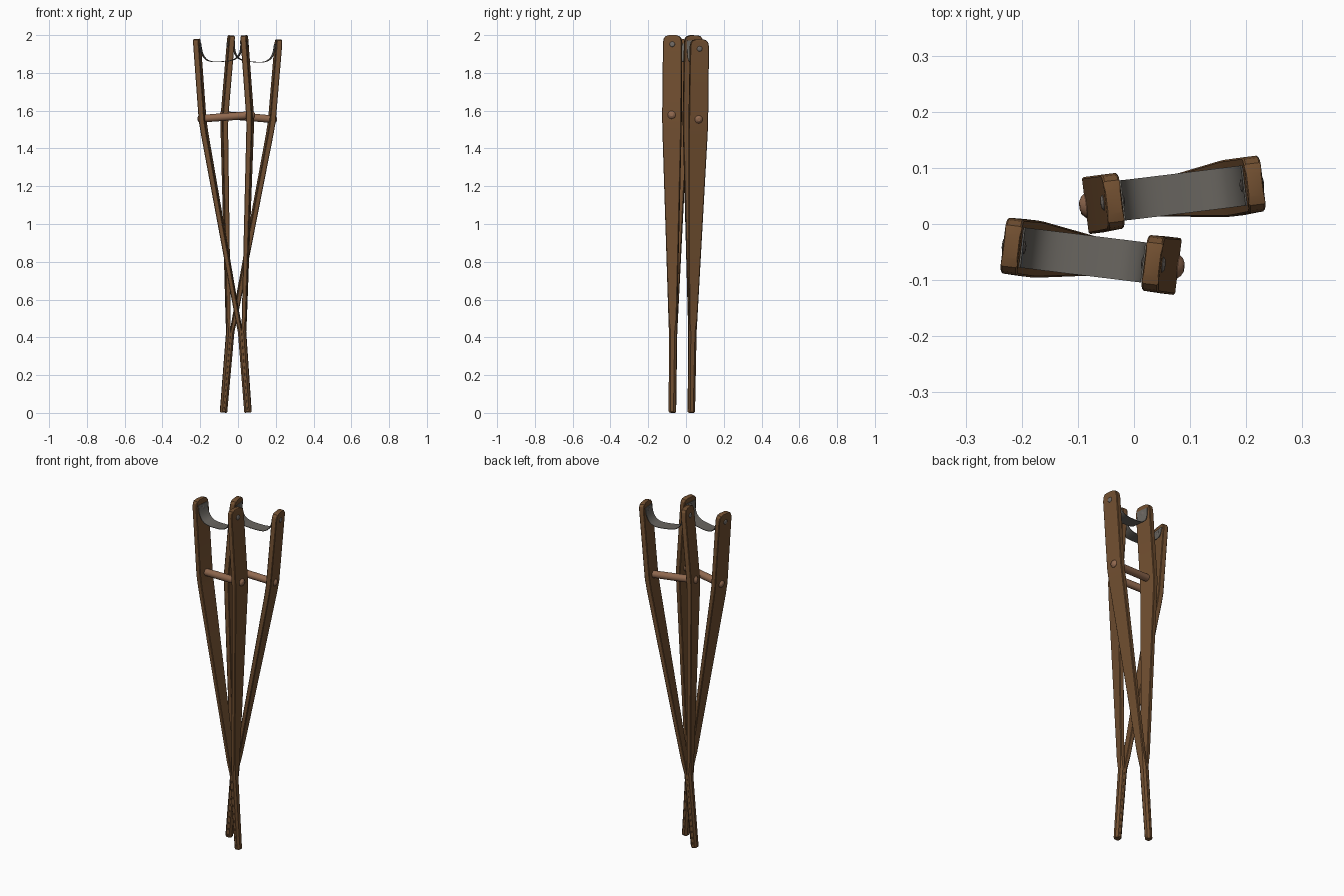
import bpy, bmesh, math
from mathutils import Matrix, Vector

cube = bpy.data.objects.get("Cube")
if cube:
    bpy.data.objects.remove(cube, do_unlink=True)


def material(name, rgb):
    m = bpy.data.materials.new(name)
    m.use_nodes = True
    m.diffuse_color = (*rgb, 1)
    bsdf = m.node_tree.nodes["Principled BSDF"]
    bsdf.inputs["Base Color"].default_value = (*rgb, 1)
    bsdf.inputs["Roughness"].default_value = 0.8
    return m


WOOD = material("brown wood", (0.165, 0.078, 0.03))
GRIP = material("pale grip wood", (0.28, 0.14, 0.078))
STRAP = material("grey strap", (0.14, 0.13, 0.115))
METAL = material("grey metal", (0.16, 0.14, 0.125))


def finish(name, bm, mat, matrix, smooth=True):
    bmesh.ops.recalc_face_normals(bm, faces=bm.faces)
    mesh = bpy.data.meshes.new(name)
    bm.to_mesh(mesh)
    bm.free()
    mesh.materials.append(mat)
    obj = bpy.data.objects.new(name, mesh)
    obj.matrix_world = matrix
    bpy.context.collection.objects.link(obj)
    if smooth:
        bpy.ops.object.select_all(action="DESELECT")
        obj.select_set(True)
        bpy.context.view_layer.objects.active = obj
        bpy.ops.object.shade_smooth_by_angle(angle=math.radians(25))
    return obj


def loft(bm, rings):
    """Skin a list of equal point rings and cap both ends."""
    loops = [[bm.verts.new(p) for p in ring] for ring in rings]
    n = len(loops[0])
    for a, b in zip(loops, loops[1:]):
        for i in range(n):
            j = (i + 1) % n
            bm.faces.new((a[i], a[j], b[j], b[i]))
    bm.faces.new(loops[0])
    bm.faces.new(loops[-1])


def leg_section(side, z, inner, outer, w, chamfer_in, chamfer_out):
    a, b = chamfer_in, chamfer_out
    pts = [(inner + a, -w), (outer - b, -w), (outer, b - w), (outer, w - b),
           (outer - b, w), (inner + a, w), (inner, w - a), (inner, a - w)]
    return [(side * x, y, z) for x, y in pts]


# Half stave: z, inner x, outer x, half width, inner and outer chamfer
LEG = [
    (0.0, 0.0, 0.015, 0.015, 0.0005, 0.006),
    (0.005, 0.0, 0.019, 0.019, 0.0005, 0.011),
    (0.43, 0.0, 0.021, 0.021, 0.0005, 0.010),
    (0.50, 0.006, 0.029, 0.0225, 0.003, 0.004),
    (1.49, 0.107, 0.136, 0.050, 0.003, 0.003),
    (1.56, 0.112, 0.142, 0.051, 0.003, 0.003),
    (1.955, 0.112, 0.142, 0.050, 0.003, 0.003),
    (1.976, 0.112, 0.142, 0.046, 0.003, 0.003),
    (1.988, 0.112, 0.142, 0.037, 0.003, 0.003),
    (1.993, 0.114, 0.140, 0.022, 0.003, 0.003),
]


def lathe_x(bm, profile, sides):
    """Round part along x from (x, radius) points."""
    loft(bm, [[(x, r * math.cos(math.tau * i / sides), r * math.sin(math.tau * i / sides))
               for i in range(sides)] for x, r in profile])


def crutch(prefix, foot, top, yaw, outward):
    axis = (Vector(top) - Vector(foot)).normalized()
    lean = Vector((0, 0, 1)).rotation_difference(axis).to_matrix().to_4x4()
    place = Matrix.Translation(foot) @ lean @ Matrix.Rotation(math.radians(yaw), 4, "Z")

    for side in (-1, 1):
        label = "outer" if side == outward else "inner"
        # Stave
        bm = bmesh.new()
        loft(bm, [leg_section(side, *ring) for ring in LEG])
        finish(f"{prefix}_{label}_stave", bm, WOOD, place)
        # Strap rivet
        bm = bmesh.new()
        lathe_x(bm, [(side * 0.136, 0.014), (side * 0.143, 0.014),
                     (side * 0.146, 0.010), (side * 0.147, 0.004)], 16)
        finish(f"{prefix}_{label}_rivet", bm, METAL,
               place @ Matrix.Translation((0, 0, 1.945)))
        # Rivet head inside the strap
        bm = bmesh.new()
        lathe_x(bm, [(side * 0.112, 0.011), (side * 0.106, 0.011), (side * 0.104, 0.005)], 16)
        finish(f"{prefix}_{label}_strap_stud", bm, METAL,
               place @ Matrix.Translation((0, 0, 1.945)))

    # Hand grip, with its rounded ends showing outside the staves
    bm = bmesh.new()
    half = [(0.153, 0.008), (0.149, 0.016), (0.143, 0.021), (0.112, 0.020), (0.04, 0.0205)]
    lathe_x(bm, [(-x, r) for x, r in half] + half[::-1], 20)
    finish(f"{prefix}_hand_grip", bm, GRIP, place @ Matrix.Translation((0, 0, 1.57)))

    # Sagging underarm strap
    bm = bmesh.new()
    rings = []
    steps = 24
    for i in range(steps + 1):
        u = 2 * i / steps - 1
        x = 0.111 * math.sin(u * math.pi / 2)
        z = 1.862 + 0.105 * abs(u) ** 3
        nx, nz = -math.sin(u * math.pi / 2.2), math.cos(u * math.pi / 2.2)
        t = 0.003
        rings.append([(x, -0.036, z), (x, 0.036, z),
                      (x + nx * t, 0.036, z + nz * t), (x + nx * t, -0.036, z + nz * t)])
    loft(bm, rings)
    finish(f"{prefix}_underarm_strap", bm, STRAP, place)


# Two crutches crossed and leaning against each other
crutch("left", (-0.077, 0.028, 0.0016), (0.091, 0.056, 2.0), 7, 1)
crutch("right", (0.053, -0.072, 0.0016), (-0.094, -0.055, 2.0), -7, -1)
